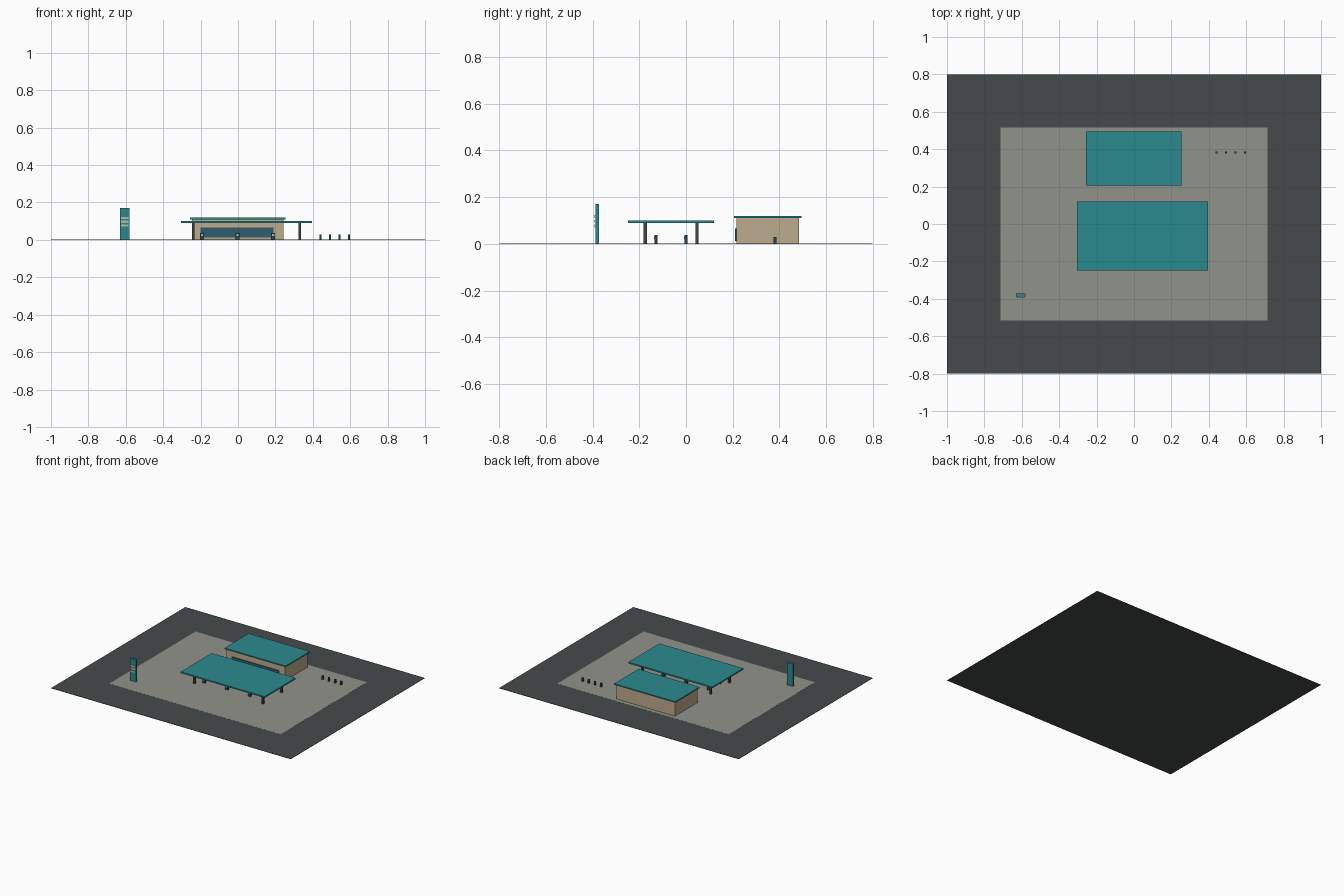
import bpy

cube = bpy.data.objects.get("Cube")
if cube:
    bpy.data.objects.remove(cube, do_unlink=True)


def material(name, r, g, b):
    """Flat material from 0-255 display values, stored as linear."""
    def lin(c):
        c /= 255
        return c / 12.92 if c < 0.04 else ((c + 0.055) / 1.055) ** 2.4
    color = (lin(r), lin(g), lin(b), 1)
    m = bpy.data.materials.new(name)
    m.use_nodes = True
    m.diffuse_color = color
    m.node_tree.nodes["Principled BSDF"].inputs["Base Color"].default_value = color
    return m


asphalt = material("asphalt", 70, 74, 74)
concrete = material("concrete", 144, 147, 138)
teal = material("teal", 43, 138, 142)
tan = material("tan_wall", 190, 172, 142)
glass = material("dark_blue_glass", 49, 92, 108)
steel = material("dark_steel", 66, 68, 68)
navy = material("dark_pump_blue", 40, 72, 84)
cream = material("pale_panel", 190, 190, 172)


def box(name, mat, x, y, z):
    """Axis-aligned box from (min, max) pairs."""
    bpy.ops.mesh.primitive_cube_add(size=1, location=[sum(p) / 2 for p in (x, y, z)])
    ob = bpy.context.object
    ob.name = name
    ob.scale = [p[1] - p[0] for p in (x, y, z)]
    bpy.ops.object.transform_apply(location=False, rotation=False, scale=True)
    ob.data.materials.append(mat)
    return ob


def post(name, mat, x, y, half_x, half_y, top):
    return box(name, mat, (x - half_x, x + half_x), (y - half_y, y + half_y), (FLOOR, top))


# Ground and forecourt
FLOOR = 0.002
box("ground", asphalt, (-1, 1), (-0.8, 0.8), (0, FLOOR))
box("forecourt", concrete, (-0.715, 0.715), (-0.515, 0.515), (0.001, FLOOR + 0.0004))

# Shop
box("shop_walls", tan, (-0.247, 0.243), (0.216, 0.484), (FLOOR, 0.11))
box("shop_roof", teal, (-0.257, 0.253), (0.206, 0.495), (0.11, 0.119))
box("shop_window", glass, (-0.2, 0.19), (0.211, 0.217), (0.013, 0.065))

# Canopy on four columns
box("canopy", teal, (-0.305, 0.396), (-0.248, 0.121), (0.09, 0.1))
for x in (-0.24, 0.331):
    for y in (-0.175, 0.047):
        post("canopy_column", steel, x, y, 0.007, 0.007, 0.09)

# Fuel pumps, each with a small screen on the front
for x in (-0.192, -0.002, 0.188):
    for y in (-0.129, 0):
        post("fuel_pump", navy, x, y, 0.011, 0.007, 0.037)
        box("pump_screen", cream, (x - 0.006, x + 0.006), (y - 0.009, y - 0.007), (0.021, 0.031))

# Price sign with three bars
post("sign_slab", teal, -0.606, -0.38, 0.025, 0.008, 0.17)
for z in (0.077, 0.097, 0.117):
    box("sign_bar", cream, (-0.626, -0.586), (-0.392, -0.388), (z - 0.006, z + 0.006))

# Row of bollards
for i in range(4):
    post("bollard", navy, 0.441 + i * 0.051, 0.382, 0.006, 0.006, 0.03)
